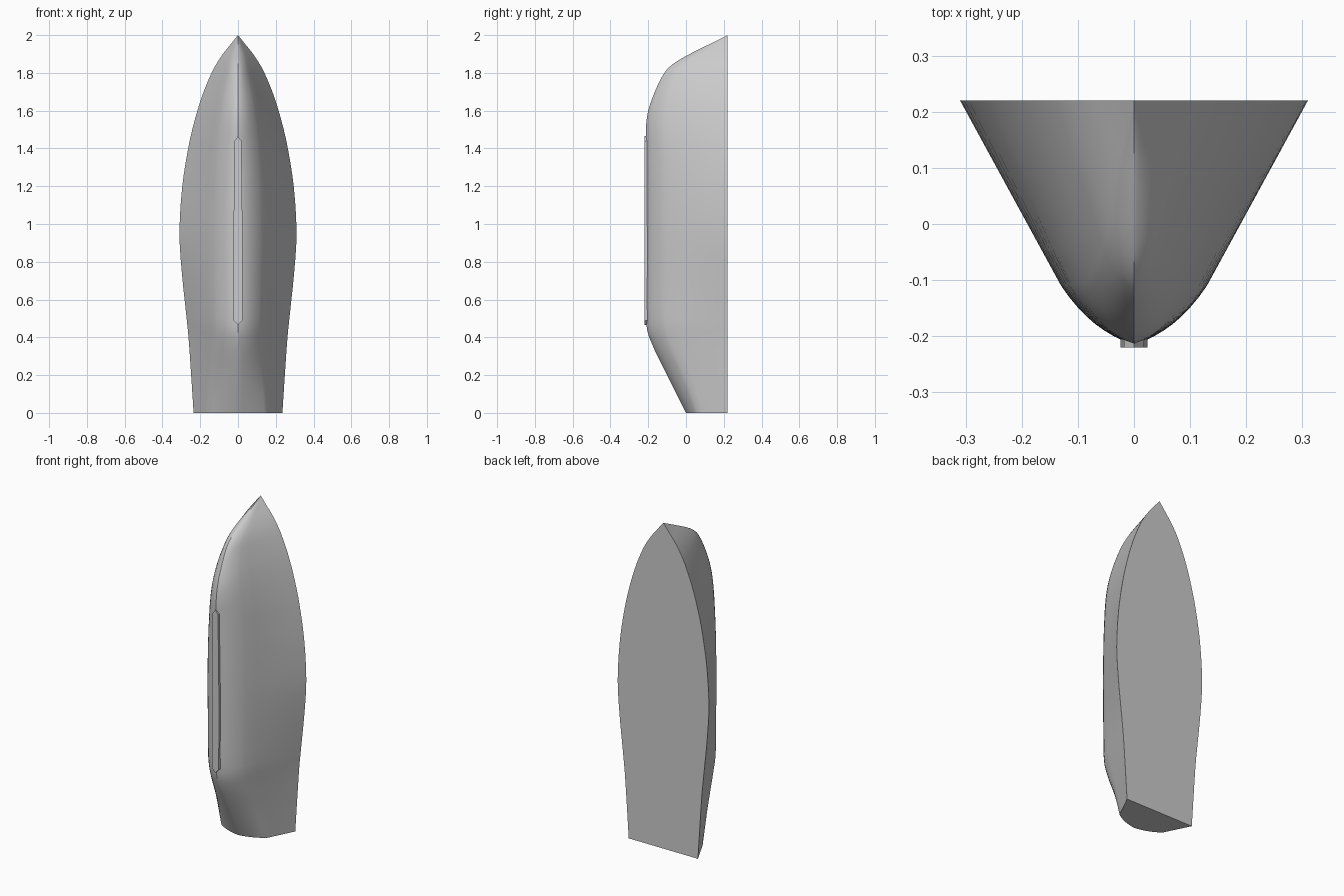
import bpy, bmesh, math

default_cube = bpy.data.objects.get("Cube")
if default_cube:
    bpy.data.objects.remove(default_cube, do_unlink=True)

DECK_Y = 0.22

hull_grey = bpy.data.materials.new("hull_grey")
hull_grey.use_nodes = True
hull_grey.diffuse_color = (0.6, 0.6, 0.6, 1)
hull_grey.node_tree.nodes["Principled BSDF"].inputs["Base Color"].default_value = (0.6, 0.6, 0.6, 1)

# Stations: height, deck half width, keel y, bilge half width, bilge y
STATIONS = [
    (0.0, 0.235, 0.0, 0.155, 0.06),
    (0.2, 0.248, -0.1, 0.14, -0.01),
    (0.4, 0.262, -0.195, 0.125, -0.09),
    (0.5, 0.272, -0.212, 0.125, -0.11),
    (0.75, 0.298, -0.213, 0.128, -0.11),
    (0.95, 0.31, -0.213, 0.13, -0.11),
    (1.2, 0.295, -0.213, 0.126, -0.11),
    (1.4, 0.264, -0.213, 0.116, -0.11),
    (1.5, 0.242, -0.213, 0.106, -0.11),
    (1.6, 0.215, -0.2, 0.092, -0.105),
    (1.7, 0.182, -0.165, 0.075, -0.085),
    (1.8, 0.14, -0.115, 0.055, -0.045),
    (1.85, 0.113, -0.065, 0.045, -0.005),
    (1.9, 0.08, 0.02, 0.035, 0.07),
    (1.95, 0.04, 0.12, 0.018, 0.15),
]


def blend(i, t):
    """Smooth curve through the stations."""
    last = len(STATIONS) - 1
    p, q = STATIONS[i], STATIONS[i + 1]
    before, after = STATIONS[max(i - 1, 0)], STATIONS[min(i + 2, last)]
    gap = q[0] - p[0]
    out = [p[0] + gap * t]
    for c in range(1, len(p)):
        m = (q[c] - before[c]) / (q[0] - before[0]) * gap
        n = (after[c] - p[c]) / (after[0] - p[0]) * gap
        if (q[c] - p[c]) * m <= 0:
            m = 0
        if (q[c] - p[c]) * n <= 0:
            n = 0
        s, u = t * t, t * t * t
        out.append((2*u - 3*s + 1) * p[c] + (u - 2*s + t) * m
                   + (3*s - 2*u) * q[c] + (u - s) * n)
    return out


def section(z, w, k, b, yb):
    """Straight topside, round bilge, shallow V at the keel."""
    half = [(w + (b - w) * i / 5, DECK_Y + (yb - DECK_Y) * i / 5) for i in range(5)]
    cx, cy = b * 0.56, yb + (k - yb) * 0.83
    for i in range(9):
        t = i / 8
        half.append(((1 - t)**2 * b + 2 * t * (1 - t) * cx,
                     (1 - t)**2 * yb + 2 * t * (1 - t) * cy + t * t * k))
    full = half + [(-x, y) for x, y in reversed(half[:-1])]
    return [(x, y, z) for x, y in full]


def add_object(name, bm):
    bmesh.ops.recalc_face_normals(bm, faces=bm.faces[:])
    mesh = bpy.data.meshes.new(name)
    bm.to_mesh(mesh)
    bm.free()
    mesh.materials.append(hull_grey)
    obj = bpy.data.objects.new(name, mesh)
    bpy.context.collection.objects.link(obj)
    bpy.ops.object.select_all(action="DESELECT")
    obj.select_set(True)
    bpy.context.view_layer.objects.active = obj
    bpy.ops.object.shade_smooth_by_angle(angle=math.radians(30))
    return obj


# Hull with flat deck and transom
bm = bmesh.new()
rows = [blend(i, t / 3) for i in range(len(STATIONS) - 1) for t in range(3)]
rows.append(STATIONS[-1])
rings = [[bm.verts.new(co) for co in section(*r)] for r in rows]
for low, high in zip(rings, rings[1:]):
    for i in range(len(low) - 1):
        bm.faces.new((low[i], low[i + 1], high[i + 1], high[i]))
    bm.faces.new((low[-1], low[0], high[0], high[-1]))
bow = bm.verts.new((0, DECK_Y, 2))
top = rings[-1]
for i in range(len(top)):
    bm.faces.new((top[i], top[(i + 1) % len(top)], bow))
bm.faces.new(rings[0])
add_object("hull", bm)

# Keel strip with pointed ends
bm = bmesh.new()
outline = [(0, 0.465), (0.023, 0.49), (0.024, 0.95), (0.018, 1.44),
           (0, 1.465), (-0.018, 1.44), (-0.024, 0.95), (-0.023, 0.49)]
front = [bm.verts.new((x, -DECK_Y, z)) for x, z in outline]
back = [bm.verts.new((x, -0.18, z)) for x, z in outline]
bm.faces.new(front)
bm.faces.new(back)
for i in range(len(outline)):
    j = (i + 1) % len(outline)
    bm.faces.new((front[i], front[j], back[j], back[i]))
add_object("keel_strip", bm)
